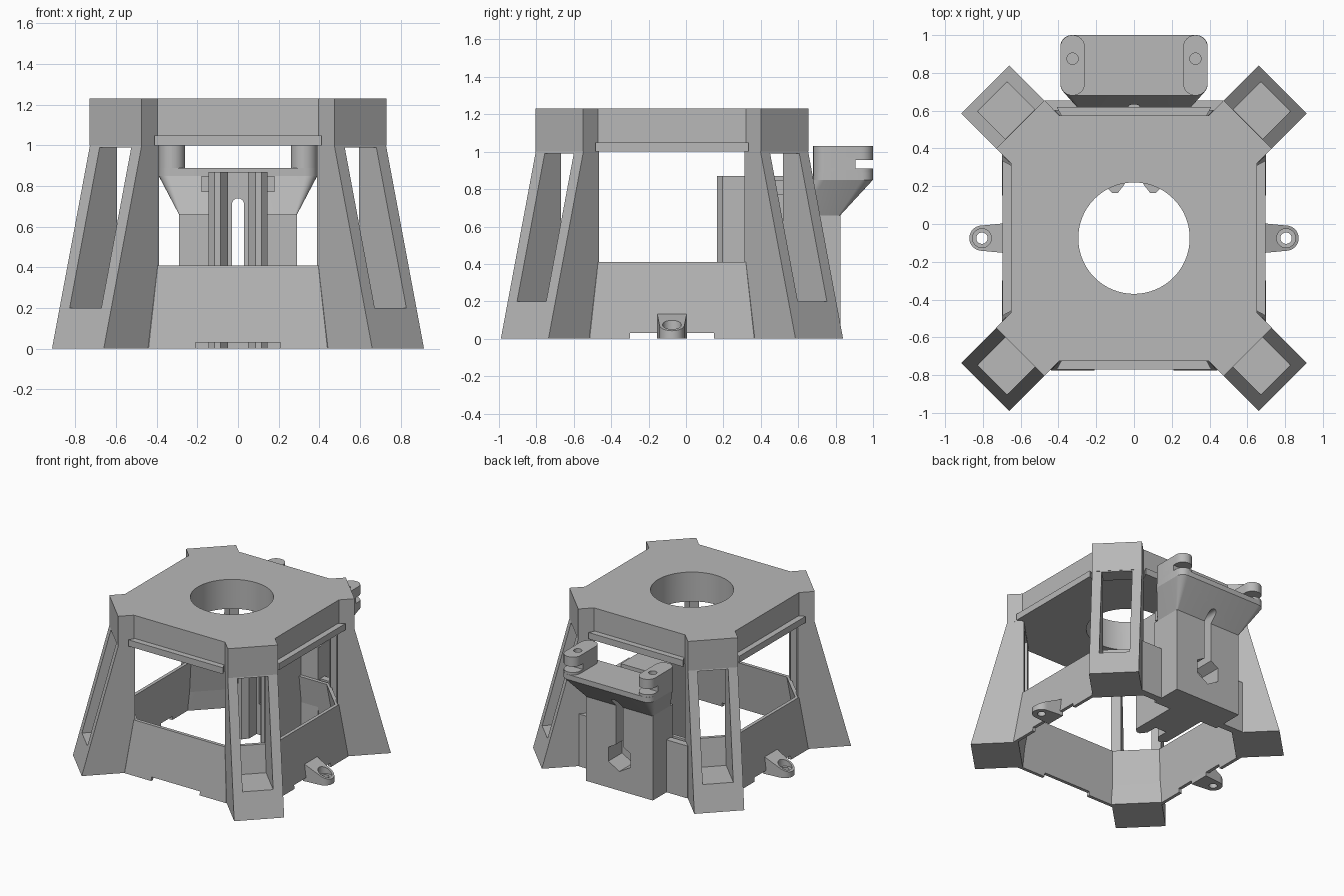
import bpy, bmesh
from math import sin, cos, pi
from mathutils import Matrix

old = bpy.data.objects.get("Cube")
if old:
    bpy.data.objects.remove(old, do_unlink=True)

grey = bpy.data.materials.new("plain_grey")
grey.use_nodes = True
COLOR = (0.48, 0.48, 0.48, 1)
grey.diffuse_color = COLOR
grey.node_tree.nodes["Principled BSDF"].inputs["Base Color"].default_value = COLOR

CY = -0.075                                   # middle of the stand in y
CENTRE = Matrix.Translation((0, CY, 0))
UPRIGHT = Matrix.Rotation(pi / 2, 4, 'X')     # (x, y, z) -> (x, -z, y)


def loft(name, low, z0, high, z1, matrix=None):
    """Solid between two outlines with equal point counts."""
    bm = bmesh.new()
    a = [bm.verts.new((x, y, z0)) for x, y in low]
    b = [bm.verts.new((x, y, z1)) for x, y in high]
    bm.faces.new(a)
    bm.faces.new(b)
    n = len(a)
    for i in range(n):
        j = (i + 1) % n
        bm.faces.new((a[i], a[j], b[j], b[i]))
    if matrix:
        bm.transform(matrix)
    bmesh.ops.recalc_face_normals(bm, faces=bm.faces)
    mesh = bpy.data.meshes.new(name)
    bm.to_mesh(mesh)
    bm.free()
    mesh.materials.append(grey)
    ob = bpy.data.objects.new(name, mesh)
    bpy.context.scene.collection.objects.link(ob)
    return ob


def prism(name, pts, z0, z1, matrix=None):
    return loft(name, pts, z0, pts, z1, matrix)


def box(name, x0, x1, y0, y1, z0, z1, matrix=None):
    return prism(name, [(x0, y0), (x1, y0), (x1, y1), (x0, y1)], z0, z1, matrix)


def circle(x, y, r, n=32):
    return [(x + r * cos(2 * pi * i / n), y + r * sin(2 * pi * i / n)) for i in range(n)]


def rounded(x0, x1, y0, y1, r, n=6):
    corners = [(x1 - r, y1 - r), (x0 + r, y1 - r), (x0 + r, y0 + r), (x1 - r, y0 + r)]
    return [(cx + r * cos((k + i / n) * pi / 2), cy + r * sin((k + i / n) * pi / 2))
            for k, (cx, cy) in enumerate(corners) for i in range(n + 1)]


def cut(ob, *cutters):
    """Subtract the cutters and remove them."""
    for c in cutters:
        mod = ob.modifiers.new("cut", 'BOOLEAN')
        mod.operation, mod.solver, mod.object = 'DIFFERENCE', 'EXACT', c
    bpy.context.view_layer.update()
    result = ob.evaluated_get(bpy.context.evaluated_depsgraph_get())
    mesh = bpy.data.meshes.new_from_object(result)
    ob.modifiers.clear()
    ob.data = mesh
    for c in cutters:
        bpy.data.objects.remove(c, do_unlink=True)


def quarter_turns(pts):
    out = []
    for k in range(4):
        c, s = ((1, 0), (0, 1), (-1, 0), (0, -1))[k]
        out += [(c * x - s * y, s * x + c * y) for x, y in pts]
    return out


# Top plate with corner stubs and round opening
plate = prism("top_plate", quarter_turns([(0.65, -0.395), (0.65, 0.395), (0.73, 0.475),
                                          (0.475, 0.73)]), 1.0, 1.23, CENTRE)
cut(plate, prism("hole", circle(0, 0, 0.295, 64), 0.9, 1.3, CENTRE))

# Lips under the plate edges, and the four slotted legs
for k in range(4):
    turn = CENTRE @ Matrix.Rotation(k * pi / 2, 4, 'Z')
    prism("plate_lip", [(-0.38, 0.64), (0.38, 0.64), (0.41, 0.695), (-0.41, 0.695)],
          1.0, 1.05, turn)
    diagonal = turn @ Matrix.Rotation(pi / 4, 4, 'Z')
    leg = prism("leg", [(0.77, 0), (1.114, 0), (0.85, 1.0), (0.73, 1.0), (0.73, 0.41)],
                -0.18, 0.18, diagonal @ UPRIGHT)
    cut(leg, box("slot", 0.6, 1.3, -0.11, 0.11, 0.2, 0.99, diagonal))


# Thin tapered base ring
def octagon(side, half):
    return quarter_turns([(side, -half), (side, half)])


ring = loft("base_ring", octagon(0.70, 0.44), 0, octagon(0.65, 0.395), 0.41, CENTRE)
cut(ring,
    loft("inside", octagon(0.676, 0.43), -0.01, octagon(0.622, 0.383), 0.42, CENTRE),
    box("front_notch", -0.21, 0.21, -1, -0.4, -0.1, 0.03),
    box("side_notch", -1, 1, -0.225, 0.225, -0.1, 0.03, CENTRE))


def keyhole(with_pocket):
    """Round-topped slot running in y, and the wider six-sided pocket below it."""
    top = [(0.03 * cos(pi * i / 8), 0.71 + 0.03 * sin(pi * i / 8)) for i in range(9)]
    tools = [prism("slot", top + [(-0.03, 0.24), (0.03, 0.24)], -1.1, -0.05, UPRIGHT)]
    if with_pocket:
        hexagon = [(0.11 * sin(i * pi / 3), 0.26 + 0.11 * cos(i * pi / 3)) for i in range(6)]
        tools.append(prism("pocket", hexagon, -1.1, -0.64, UPRIGHT))
    return tools


cut(ring, *keyhole(False))

# Rear wall and rear housing
wall = box("rear_wall", -0.47, 0.47, 0.60, 0.655, 0, 0.41)
cut(wall, *keyhole(False))
housing = box("rear_housing", -0.29, 0.29, 0.575, 0.825, 0, 0.66)
cut(housing, *keyhole(True))

# Flared head on the housing
flange = rounded(-0.39, 0.39, 0.68, 1.0, 0.06)
flare = loft("housing_flare", rounded(-0.29, 0.29, 0.60, 0.825, 0.01), 0.66, flange, 0.85)
cut(flare, *keyhole(False))
prism("housing_flange", flange, 0.85, 0.89)

# Mounting ears with screw hole and nut slit
for s in (-1, 1):
    x = s * 0.325
    ear = prism("mounting_ear", rounded(x - 0.065, x + 0.065, 0.68, 1.0, 0.064), 0.89, 1.03)
    cut(ear, prism("screw_hole", circle(x, 0.875, 0.03, 24), 0.8, 1.1),
        box("nut_slit", x - 0.2, x + 0.2, 0.905, 1.1, 0.91, 0.955))

# Inner guide column: two posts, slotted web, side tabs
for s in (-1, 1):
    prism("column_post", [(s * x, y) for x, y in
                          [(0.05, 0.60), (0.05, 0.21), (0.085, 0.165), (0.115, 0.165),
                           (0.145, 0.195), (0.145, 0.60)]], 0, 0.87)
    prism("column_tab", [(s * x, y) for x, y in
                         [(0.14, 0.45), (0.18, 0.45), (0.18, 0.62), (0.14, 0.62)]], 0.77, 0.85)
web = box("column_web", -0.05, 0.05, 0.30, 0.60, 0, 0.87)
cut(web, *keyhole(False))

# Side lugs with sloping top and counterbored hole
for s in (-1, 1):
    arc = [(0.805 + 0.067 * sin(pi * i / 16), -0.067 * cos(pi * i / 16)) for i in range(17)]
    outline = [(0.67, 0.08), (0.67, -0.08)] + arc
    lug = prism("side_lug", [(s * x, y) for x, y in outline], 0, 0.13, CENTRE)
    for v in lug.data.vertices:
        if v.co.z > 0.1:
            v.co.z = 0.13 - (abs(v.co.x) - 0.69) * 0.48
    cut(lug, prism("bore", circle(s * 0.805, 0, 0.03), -0.1, 0.2, CENTRE),
        prism("counterbore", circle(s * 0.805, 0, 0.05), 0.04, 0.3, CENTRE))

# Smooth the round walls, keep edges crisp
bpy.ops.object.select_all(action='DESELECT')
for ob in bpy.context.scene.objects:
    if ob.type == 'MESH' and ob.data.materials and ob.data.materials[0] == grey:
        ob.select_set(True)
        bpy.context.view_layer.objects.active = ob
bpy.ops.object.shade_smooth_by_angle(angle=pi / 6)
